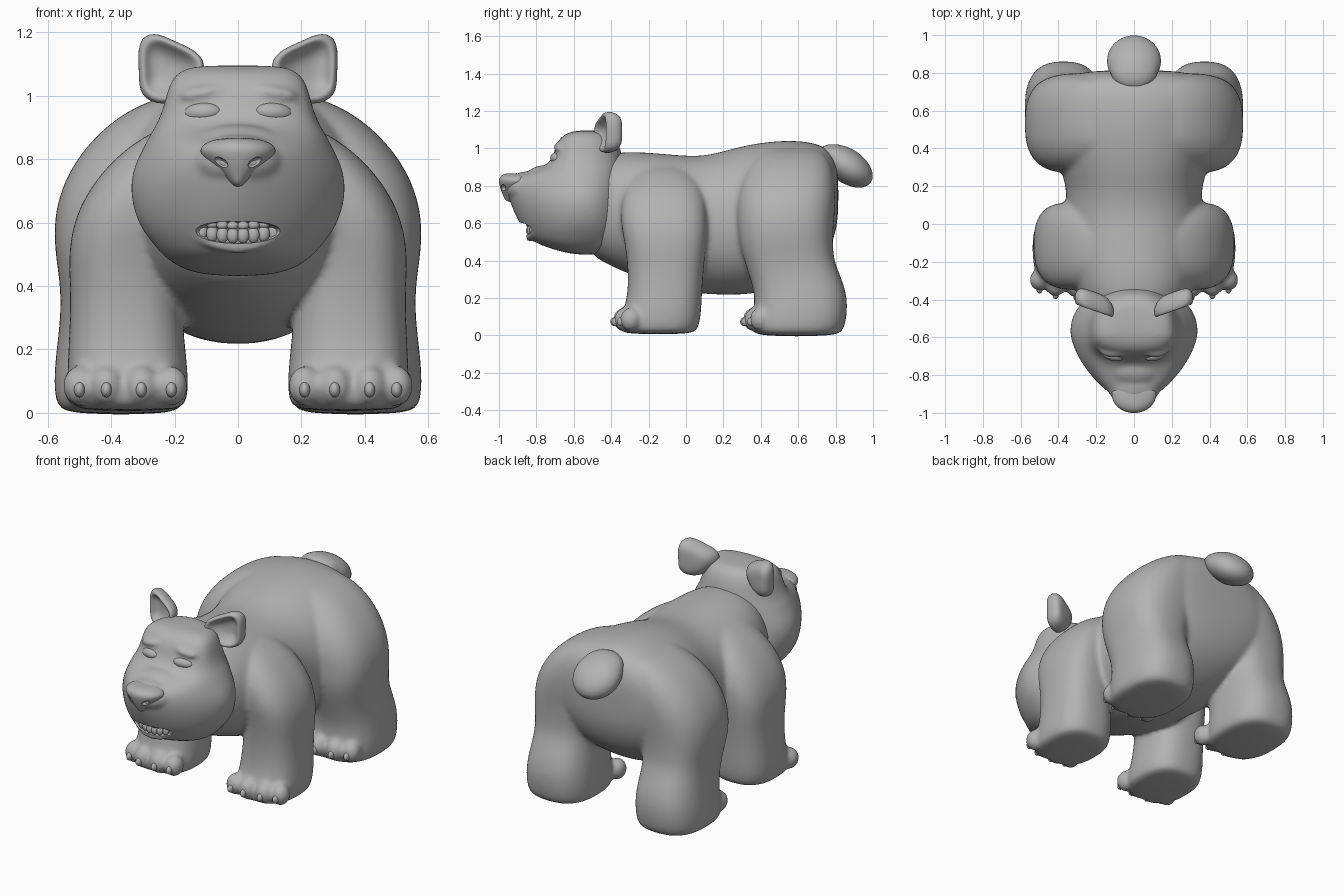
import bpy, bmesh, math
from mathutils import Matrix, Vector, Euler

default_cube = bpy.data.objects.get("Cube")
if default_cube:
    bpy.data.objects.remove(default_cube, do_unlink=True)

grey = bpy.data.materials.new("plain_grey")
grey.use_nodes = True
grey.diffuse_color = (0.45, 0.45, 0.45, 1)
grey.node_tree.nodes["Principled BSDF"].inputs["Base Color"].default_value = grey.diffuse_color


def unit_section(front_power, back_power=None, count=32):
    """Superellipse points (u, v); the v < 0 half may have its own power."""
    points = []
    for i in range(count):
        angle = math.tau * i / count
        c, s = math.cos(angle), math.sin(angle)
        power = 2 / (front_power if s < 0 else back_power or front_power)
        points.append((math.copysign(abs(c) ** power, c), math.copysign(abs(s) ** power, s)))
    return points


def loft(bm, rings):
    """Skin a list of point rings and cap both ends."""
    rows = [[bm.verts.new(point) for point in ring] for ring in rings]
    for low, high in zip(rows, rows[1:]):
        for i in range(len(low)):
            j = (i + 1) % len(low)
            bm.faces.new((low[i], low[j], high[j], high[i]))
    bm.faces.new(rows[0][::-1])
    bm.faces.new(rows[-1])


def ball(bm, centre, radii, turn=(0, 0, 0)):
    matrix = Matrix.LocRotScale(Vector(centre), Euler(turn), Vector(radii))
    bmesh.ops.create_uvsphere(bm, u_segments=20, v_segments=12, radius=1, matrix=matrix)


def finish(name, bm):
    bmesh.ops.recalc_face_normals(bm, faces=bm.faces)
    mesh = bpy.data.meshes.new(name)
    bm.to_mesh(mesh)
    bm.free()
    obj = bpy.data.objects.new(name, mesh)
    bpy.context.collection.objects.link(obj)
    mesh.materials.append(grey)
    return obj


def apply_modifier(obj, kind, **settings):
    modifier = obj.modifiers.new(kind.title(), kind)
    for key, value in settings.items():
        setattr(modifier, key, value)
    bpy.context.view_layer.objects.active = obj
    bpy.ops.object.modifier_apply(modifier=modifier.name)


def fuse(obj, voxel, passes):
    """Round the shells, then melt them into one soft skin."""
    apply_modifier(obj, "SUBSURF", levels=2)
    apply_modifier(obj, "REMESH", mode="VOXEL", voxel_size=voxel)
    apply_modifier(obj, "SMOOTH", factor=0.5, iterations=passes)


def carve(obj, cutter):
    apply_modifier(obj, "BOOLEAN", operation="DIFFERENCE", solver="EXACT", object=cutter)
    bpy.data.objects.remove(cutter, do_unlink=True)


def smooth(obj, degrees=50):
    bpy.ops.object.select_all(action="DESELECT")
    obj.select_set(True)
    bpy.context.view_layer.objects.active = obj
    bpy.ops.object.shade_smooth_by_angle(angle=math.radians(degrees))


# Trunk: y, bottom, top, half width
trunk = [
    (-.54, .45, .85, .18), (-.45, .395, .95, .26), (-.36, .35, .985, .305),
    (-.2, .285, .98, .36), (0, .23, .96, .365), (.1, .22, .962, .36),
    (.2, .215, .985, .36), (.32, .215, 1.02, .40), (.5, .245, 1.045, .44),
    (.65, .32, 1.04, .44), (.75, .42, 1.01, .40), (.8, .54, .94, .31), (.815, .65, .85, .15),
]
# Legs: z, inner x, outer x, front y, back y
front_leg = [
    (.005, .18, .51, -.34, .04), (.035, .16, .53, -.36, .065), (.1, .155, .54, -.345, .08),
    (.2, .165, .535, -.315, .085), (.3, .175, .53, -.31, .09), (.4, .19, .53, -.315, .1),
    (.5, .2, .535, -.33, .11), (.6, .18, .52, -.35, .115), (.7, .12, .475, -.35, .112),
    (.8, .06, .395, -.33, .09), (.88, 0, .29, -.28, .03), (.93, 0, .16, -.22, -.05),
]
hind_leg = [
    (-.006, .19, .55, .37, .81), (.03, .17, .575, .35, .845), (.1, .165, .582, .355, .86),
    (.2, .17, .573, .37, .865), (.3, .18, .56, .345, .835), (.4, .18, .56, .31, .79),
    (.5, .15, .577, .28, .785), (.6, .1, .582, .27, .79), (.7, .05, .562, .265, .8),
    (.8, .02, .512, .28, .8), (.9, 0, .425, .32, .785), (.97, 0, .32, .38, .75),
    (1.01, 0, .2, .43, .7),
]
toe_spots = [(.21, 0), (.305, -.012), (.415, -.005), (.5, .025)]
paws = {"front": -.322, "hind": .372}

# Body with legs and toes as one skin
bm = bmesh.new()
loft(bm, [[(w * u, y, (lo + hi) / 2 + (hi - lo) / 2 * v) for u, v in unit_section(2.15)]
          for y, lo, hi, w in trunk])
for side in (1, -1):
    for leg in (front_leg, hind_leg):
        loft(bm, [[(side * ((a + b) / 2 + (b - a) / 2 * u), (f + k) / 2 + (k - f) / 2 * v, z)
                   for u, v in unit_section(2.6)] for z, a, b, f, k in leg])
    for paw_y in paws.values():
        for x, shift in toe_spots:
            ball(bm, (side * x, paw_y + shift, .085), (.054, .058, .064))
body = finish("body", bm)
fuse(body, .013, 10)
smooth(body, 80)

# Claws
for paw, paw_y in paws.items():
    for side, label in ((1, "left"), (-1, "right")):
        bm = bmesh.new()
        for x, shift in toe_spots:
            ball(bm, (side * x, paw_y + shift - .047, .073), (.017, .024, .024), (.4, 0, 0))
        smooth(finish(f"{paw}_{label}_claws", bm))

# Head: z, front y, back y, half width, front power
skull = [
    (.43, -.60, -.42, .11, 2), (.465, -.73, -.37, .2, 2), (.5, -.82, -.35, .24, 1.9),
    (.54, -.85, -.34, .275, 1.85), (.6, -.895, -.33, .32, 1.7), (.7, -.94, -.33, .345, 1.6),
    (.78, -.965, -.33, .33, 1.55),
    (.84, -.945, -.33, .297, 1.6), (.875, -.83, -.33, .28, 1.9), (.905, -.75, -.33, .26, 2.3),
    (.95, -.715, -.34, .24, 2.6), (1, -.70, -.35, .227, 2.7), (1.05, -.68, -.37, .212, 2.6),
    (1.082, -.64, -.40, .18, 2.4), (1.096, -.58, -.45, .12, 2.2),
]
bm = bmesh.new()
rings = []
for z, front, back, width, power in skull:
    ring = []
    for u, v in unit_section(power, 2.2):
        ring.append((width * u, -.57 + v * (-.57 - front if v < 0 else back + .57), z))
    rings.append(ring)
loft(bm, rings)
# Muzzle bridge and brows
ball(bm, (0, -.84, .79), (.15, .135, .088))
ball(bm, (0, -.76, .835), (.16, .1, .075))
for side in (1, -1):
    ball(bm, (side * .11, -.668, 1.008), (.08, .04, .026), (0, side * .15, 0))
# Lower lip as a row of overlapping beads
for i in range(-7, 8):
    t = i / 7
    ball(bm, (.145 * t, -.835 + .05 * t * t, .522 + .05 * t * t), (.022, .024, .02))
head = finish("head", bm)
fuse(head, .011, 7)
bm = bmesh.new()
ball(bm, (0, -.86, .57), (.145, .09, .036))
carve(head, finish("mouth_cutter", bm))
smooth(head, 60)

# Teeth in two curved rows
for name, height, half_height in (("upper_teeth", .59, .014), ("lower_teeth", .56, .026)):
    bm = bmesh.new()
    for i in range(8):
        t = (i - 3.5) / 4
        place = (.13 * t, -.84 + .05 * t * t, height + .012 * t * t)
        ball(bm, place, (.019, .016, half_height))
    smooth(finish(name, bm))

# Nose: z, half width, front y
bm = bmesh.new()
loft(bm, [[(w * u, -.9 + (.9 + front if v > 0 else -.9 - front) * v * (-.6 if v > 0 else 1), z)
           for u, v in unit_section(2)]
          for z, w, front in ((.71, .015, -.962), (.74, .042, -.975), (.775, .08, -.99),
                              (.81, .115, -1), (.832, .122, -1.003), (.85, .105, -.993),
                              (.862, .075, -.975), (.867, .035, -.95))])
nose = finish("nose", bm)
apply_modifier(nose, "SUBSURF", levels=2)
bm = bmesh.new()
for side in (1, -1):
    ball(bm, (side * .055, -.98, .79), (.026, .022, .014), (0, side * -.5, 0))
carve(nose, finish("nostril_cutter", bm))
smooth(nose, 45)

# Eyes and ears
ear_outline = [(.095, 1.085), (.125, 1.14), (.2, 1.17), (.265, 1.203), (.318, 1.175),
               (.31, 1.07), (.312, 1.0), (.24, .965), (.15, 1.0)]
ear_layers = [(.4, .062), (.8, .052), (1.03, .01), (1.01, -.035), (.82, -.045), (.64, -.015), (.3, .005)]
for side, label in ((1, "left"), (-1, "right")):
    bm = bmesh.new()
    ball(bm, (side * .112, -.69, .947), (.062, .034, .031), (0, side * .06, side * .25))
    smooth(finish(label + "_eye", bm))

    bm = bmesh.new()
    rings = []
    for scale, depth in ear_layers:
        ring = []
        for x, z in ear_outline:
            px, pz = .22 + (x - .22) * scale, 1.085 + (z - 1.085) * scale
            ring.append((side * px, -.455 + .35 * (px - .11) + depth, pz))
        rings.append(ring)
    loft(bm, rings)
    ear = finish(label + "_ear", bm)
    apply_modifier(ear, "SUBSURF", levels=2)
    smooth(ear, 80)

# Tail: a drooping tip melted into a fuller root
bm = bmesh.new()
ball(bm, (0, .863, .905), (.148, .158, .092), (math.radians(-35), 0, 0))
ball(bm, (0, .82, .945), (.13, .12, .072), (math.radians(-20), 0, 0))
tail = finish("tail", bm)
fuse(tail, .012, 4)
smooth(tail, 80)
